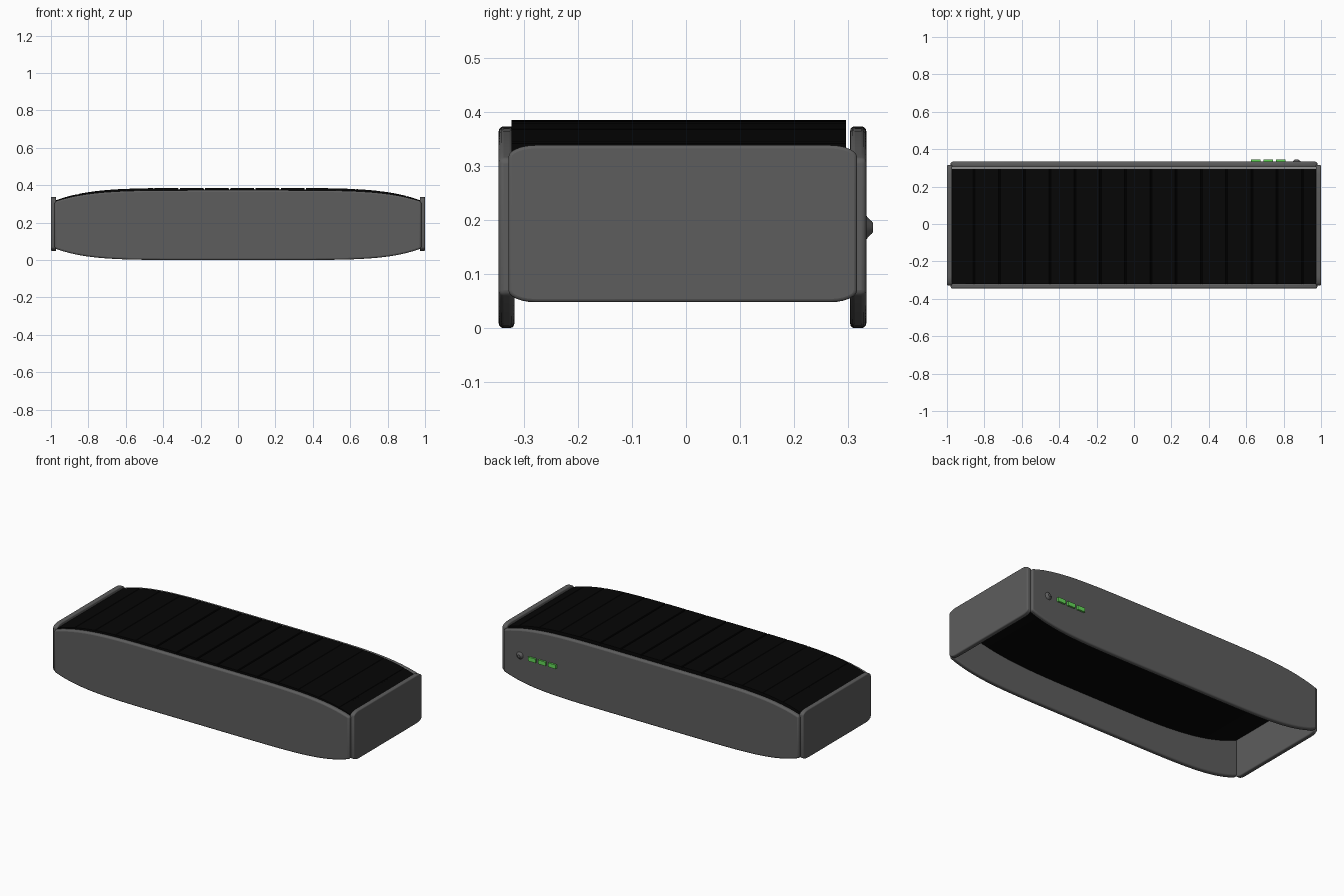
import bpy, bmesh, math

if "Cube" in bpy.data.objects:
    bpy.data.objects.remove(bpy.data.objects["Cube"])


def material(name, rgb):
    m = bpy.data.materials.new(name)
    m.diffuse_color = (*rgb, 1)
    m.use_nodes = True
    m.node_tree.nodes["Principled BSDF"].inputs["Base Color"].default_value = m.diffuse_color
    return m


GREY = material("dark grey", (0.11, 0.11, 0.11))
BLACK = material("black", (0.0018, 0.0018, 0.0018))
GREEN = material("indicator green", (0.13, 0.70, 0.10))


def prism(name, outline, lo, hi, axis, mat, bevel=0.0):
    """Extrude a 2D outline along x or y between lo and hi."""
    bm = bmesh.new()

    def place(p, d):
        return (p[0], d, p[1]) if axis == "y" else (d, p[0], p[1])

    a = [bm.verts.new(place(p, lo)) for p in outline]
    b = [bm.verts.new(place(p, hi)) for p in outline]
    bm.faces.new(a)
    bm.faces.new(b[::-1])
    n = len(a)
    for i in range(n):
        j = (i + 1) % n
        bm.faces.new((a[i], b[i], b[j], a[j]))
    bmesh.ops.recalc_face_normals(bm, faces=bm.faces)
    me = bpy.data.meshes.new(name)
    bm.to_mesh(me)
    bm.free()
    me.materials.append(mat)
    ob = bpy.data.objects.new(name, me)
    bpy.context.collection.objects.link(ob)
    if bevel:
        mod = ob.modifiers.new("soft edge", "BEVEL")
        mod.width, mod.segments = bevel, 3
        mod.limit_method, mod.angle_limit = "ANGLE", math.radians(40)
    smooth(ob)
    return ob


def smooth(ob):
    bpy.ops.object.select_all(action="DESELECT")
    ob.select_set(True)
    bpy.context.view_layer.objects.active = ob
    bpy.ops.object.shade_smooth_by_angle(angle=math.radians(30))


def curve(x, middle, drop, power):
    return middle + drop * (abs(x) / 0.98) ** power


def rounded(y0, y1, z0, z1, ry, rz, steps=6):
    """Rectangle with elliptical corners."""
    pts = []
    corners = [(y1 - ry, z1 - rz), (y0 + ry, z1 - rz), (y0 + ry, z0 + rz), (y1 - ry, z0 + rz)]
    for k, (cy, cz) in enumerate(corners):
        for i in range(steps + 1):
            t = (k + i / steps) * math.pi / 2
            pts.append((cy + ry * math.cos(t), cz + rz * math.sin(t)))
    return pts


# Long side panels with softly curved top and bottom
xs = [-0.98 + 1.96 * i / 48 for i in range(49)]
side = [(x, curve(x, 0.0, 0.062, 6)) for x in xs]
side += [(x, curve(x, 0.373, -0.06, 5.5)) for x in reversed(xs)]
prism("front_panel", side, -0.346, -0.317, "y", GREY, 0.009)
prism("back_panel", side, 0.303, 0.333, "y", GREY, 0.009)

# End caps
cap = rounded(-0.328, 0.316, 0.048, 0.338, 0.05, 0.022)
for name, lo, hi in (("left_end_cap", -1.0, -0.972), ("right_end_cap", 0.972, 1.0)):
    prism(name, cap, lo, hi, "x", GREY, 0.006)

# Slatted core: arched top with narrow grooves that fade to the ends, belly sagging inside the frame
pitch, start, end = 0.135, -0.975, 0.975
grooves = [0.09 + pitch * k for k in range(-7, 7)]
top = [(x, 0.0) for x in xs if abs(x) < end and min(abs(x - g) for g in grooves) > 0.01]
top += [(start, 0.0), (end, 0.0)]
for g in grooves:
    if abs(g) < 0.95:
        d = -0.007 if abs(g) < 0.4 else -0.002
        top += [(g - 0.005, 0.0), (g - 0.003, d), (g + 0.003, d), (g + 0.005, 0.0)]
top.sort()
shell = [(x, curve(x, 0.385, -0.068, 5.5) + dz) for x, dz in top]
shell += [(x, curve(x, 0.17, 0.11, 4)) for x in reversed([start] + xs[1:-1] + [end])]
prism("slatted_core", shell, -0.322, 0.296, "y", BLACK)

# Tapered button on the back
bpy.ops.mesh.primitive_cone_add(vertices=24, radius1=0.025, radius2=0.009, depth=0.015,
                                location=(0.87, 0.3375, 0.186), rotation=(-math.pi / 2, 0, 0))
button = bpy.context.object
button.name = "power_button"
button.data.materials.append(GREY)
smooth(button)

# Three indicator lights beside the button
for i in range(3):
    x = 0.625 + 0.067 * i
    light = [(x, 0.174), (x + 0.05, 0.174), (x + 0.05, 0.198), (x, 0.198)]
    prism(f"indicator_light_{i + 1}", light, 0.330, 0.344, "y", GREEN)
